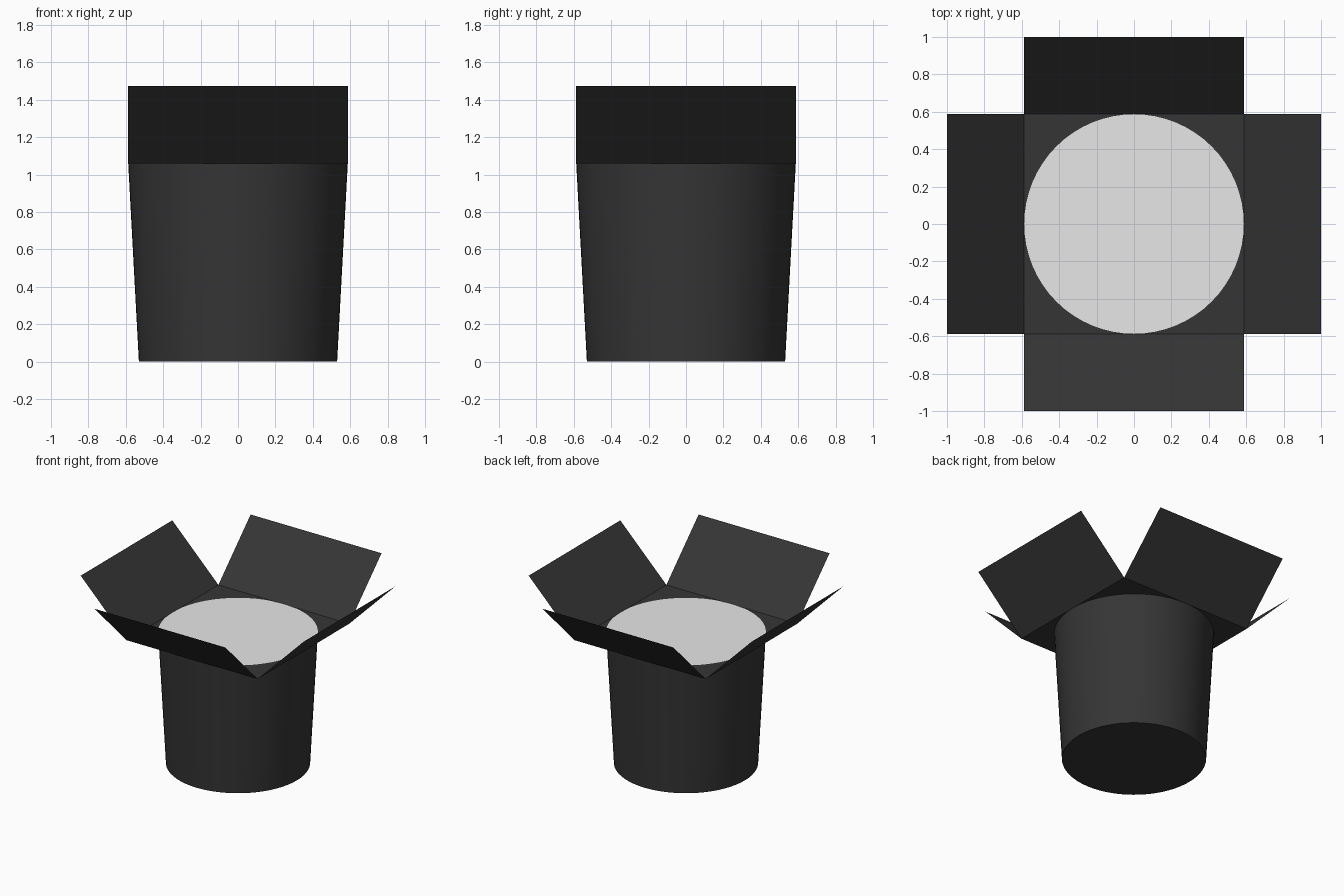
import bpy, bmesh
from math import pi, radians
from mathutils import Matrix, Vector

cube = bpy.data.objects.get("Cube")
if cube:
    bpy.data.objects.remove(cube, do_unlink=True)

HALF = 0.587      # half width of the square collar, radius of the opening
BASE = 0.53       # radius of the bottom
RIM = 1.06        # height of the collar
REACH = 0.413     # how far each flap leans out and up
SIDES = 64


def make_material(name, rgb):
    mat = bpy.data.materials.new(name)
    mat.use_nodes = True
    color = (*rgb, 1)
    mat.diffuse_color = color
    mat.node_tree.nodes["Principled BSDF"].inputs["Base Color"].default_value = color
    return mat


def add_object(name, bm, mat):
    mesh = bpy.data.meshes.new(name)
    bm.to_mesh(mesh)
    bm.free()
    mesh.materials.append(mat)
    obj = bpy.data.objects.new(name, mesh)
    bpy.context.collection.objects.link(obj)
    return obj


black = make_material("black card", (0.036, 0.036, 0.036))
white = make_material("white filling", (0.8, 0.8, 0.8))

# Tapered round cup with a closed bottom
bm = bmesh.new()
bmesh.ops.create_cone(bm, cap_ends=True, segments=SIDES, radius1=BASE, radius2=HALF,
                      depth=RIM, matrix=Matrix.Translation((0, 0, RIM / 2)))
top = [f for f in bm.faces if f.normal.z > 0.9]
bmesh.ops.delete(bm, geom=top, context='FACES_ONLY')
cup = add_object("cup", bm, black)
bpy.ops.object.select_all(action='DESELECT')
cup.select_set(True)
bpy.context.view_layer.objects.active = cup
bpy.ops.object.shade_smooth_by_angle(angle=radians(40))

# Square collar
bm = bmesh.new()
bmesh.ops.create_grid(bm, x_segments=1, y_segments=1, size=HALF,
                      matrix=Matrix.Translation((0, 0, RIM)))
add_object("collar", bm, black)

# Round filling, just above the collar
bm = bmesh.new()
bmesh.ops.create_circle(bm, cap_ends=True, segments=SIDES, radius=HALF,
                        matrix=Matrix.Translation((0, 0, RIM + 0.003)))
add_object("filling", bm, white)

# Four flaps opening outward from the collar edges
for i, side in enumerate(("front", "left", "back", "right")):
    turn = Matrix.Rotation(i * pi / 2, 4, 'Z')
    bm = bmesh.new()
    corners = [(-HALF, -HALF, RIM), (-HALF, -HALF - REACH, RIM + REACH),
               (HALF, -HALF - REACH, RIM + REACH), (HALF, -HALF, RIM)]
    bm.faces.new([bm.verts.new(turn @ Vector(c)) for c in corners])
    add_object(side + "_flap", bm, black)
